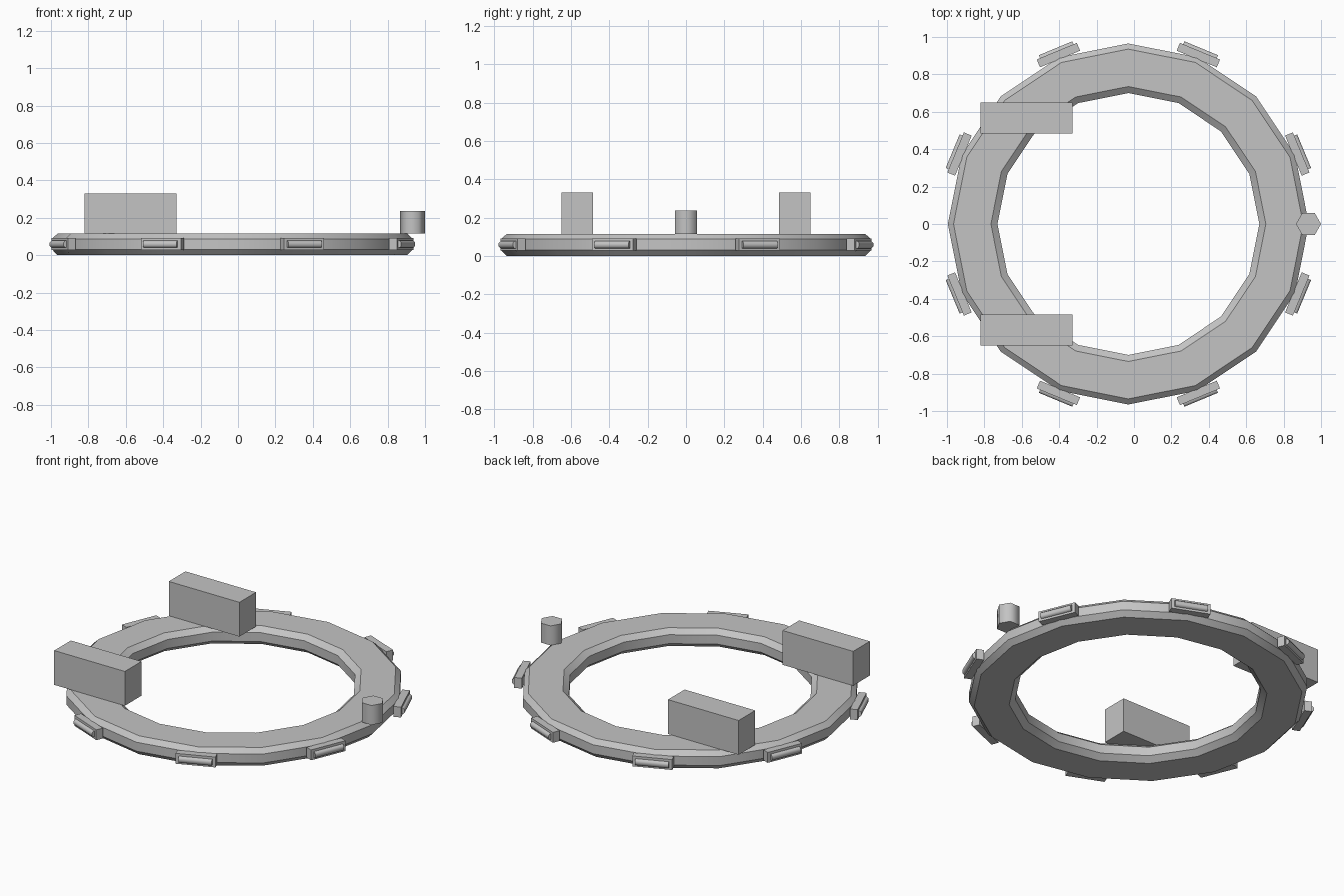
import bpy, bmesh, math
from mathutils import Matrix

if "Cube" in bpy.data.objects:
    bpy.data.objects.remove(bpy.data.objects["Cube"])

grey = bpy.data.materials.new("plain grey")
grey.diffuse_color = (0.55, 0.55, 0.55, 1)
grey.use_nodes = True
grey.node_tree.nodes["Principled BSDF"].inputs["Base Color"].default_value = grey.diffuse_color
CX = -0.03          # ring centre in x
TOP = 0.115         # ring top height


def add_object(name, bm, smooth=None):
    bmesh.ops.recalc_face_normals(bm, faces=bm.faces)
    mesh = bpy.data.meshes.new(name)
    bm.to_mesh(mesh)
    bm.free()
    mesh.materials.append(grey)
    ob = bpy.data.objects.new(name, mesh)
    bpy.context.collection.objects.link(ob)
    if smooth:
        bpy.ops.object.select_all(action='DESELECT')
        bpy.context.view_layer.objects.active = ob
        ob.select_set(True)
        bpy.ops.object.shade_smooth_by_angle(angle=math.radians(smooth))
    return ob


def box(name, lo, hi):
    bm = bmesh.new()
    size = [b - a for a, b in zip(lo, hi)]
    mid = [(a + b) / 2 for a, b in zip(lo, hi)]
    bmesh.ops.create_cube(bm, size=1, matrix=Matrix.Translation(mid) @ Matrix.Diagonal((*size, 1)))
    return add_object(name, bm)


# Ring: chamfered section swept around 16 sides
section = [(0.735, 0), (0.935, 0), (0.965, 0.031), (0.965, 0.087),
           (0.935, TOP), (0.735, TOP), (0.70, 0.087), (0.70, 0.031)]
bm = bmesh.new()
N = 16
loops = []
for i in range(N):
    a = 2 * math.pi * i / N
    loops.append([bm.verts.new((CX + r * math.cos(a), r * math.sin(a), z)) for r, z in section])
for i in range(N):
    p, q = loops[i], loops[(i + 1) % N]
    for j in range(len(section)):
        k = (j + 1) % len(section)
        bm.faces.new((p[j], q[j], q[k], p[k]))
add_object("ring", bm, 30)

# Two rear blocks on the ring
for side, s in (("back", 1), ("front", -1)):
    y = sorted((0.485 * s, 0.65 * s))
    box(side + "_block", (-0.82, y[0], TOP), (-0.33, y[1], 0.33))

# Hexagonal peg
bm = bmesh.new()
bmesh.ops.create_cone(bm, cap_ends=True, segments=6, radius1=0.067, radius2=0.067, depth=0.122,
                      matrix=Matrix.Translation((0.933, 0, TOP + 0.061)) @ Matrix.Rotation(math.pi / 2, 4, 'Z'))
if max(v.co.x for v in bm.verts) < 0.995:      # keep corners pointing along x
    bmesh.ops.rotate(bm, verts=bm.verts, cent=(0.933, 0, 0), matrix=Matrix.Rotation(math.pi / 6, 3, 'Z'))
add_object("peg", bm, 65)

# Eight rim lights: backing plate with a rounded bar
bar_section = [(0.99, 0.04), (1.008, 0.04), (1.017, 0.05), (1.017, 0.067), (1.008, 0.077), (0.99, 0.077)]
for i in range(8):
    turn = Matrix.Translation((CX, 0, 0)) @ Matrix.Rotation(math.radians(22.5 + 45 * i), 4, 'Z')
    plate = box(f"rim_plate_{i + 1}", (0.955, -0.116, 0.027), (1.0, 0.116, 0.092))
    plate.matrix_world = turn
    bm = bmesh.new()
    ends = [[bm.verts.new((r, y, z)) for r, z in bar_section] for y in (-0.097, 0.097)]
    for e in ends:
        bm.faces.new(e)
    for j in range(6):
        k = (j + 1) % 6
        bm.faces.new((ends[0][j], ends[0][k], ends[1][k], ends[1][j]))
    bar = add_object(f"rim_bar_{i + 1}", bm, 60)
    bar.matrix_world = turn
